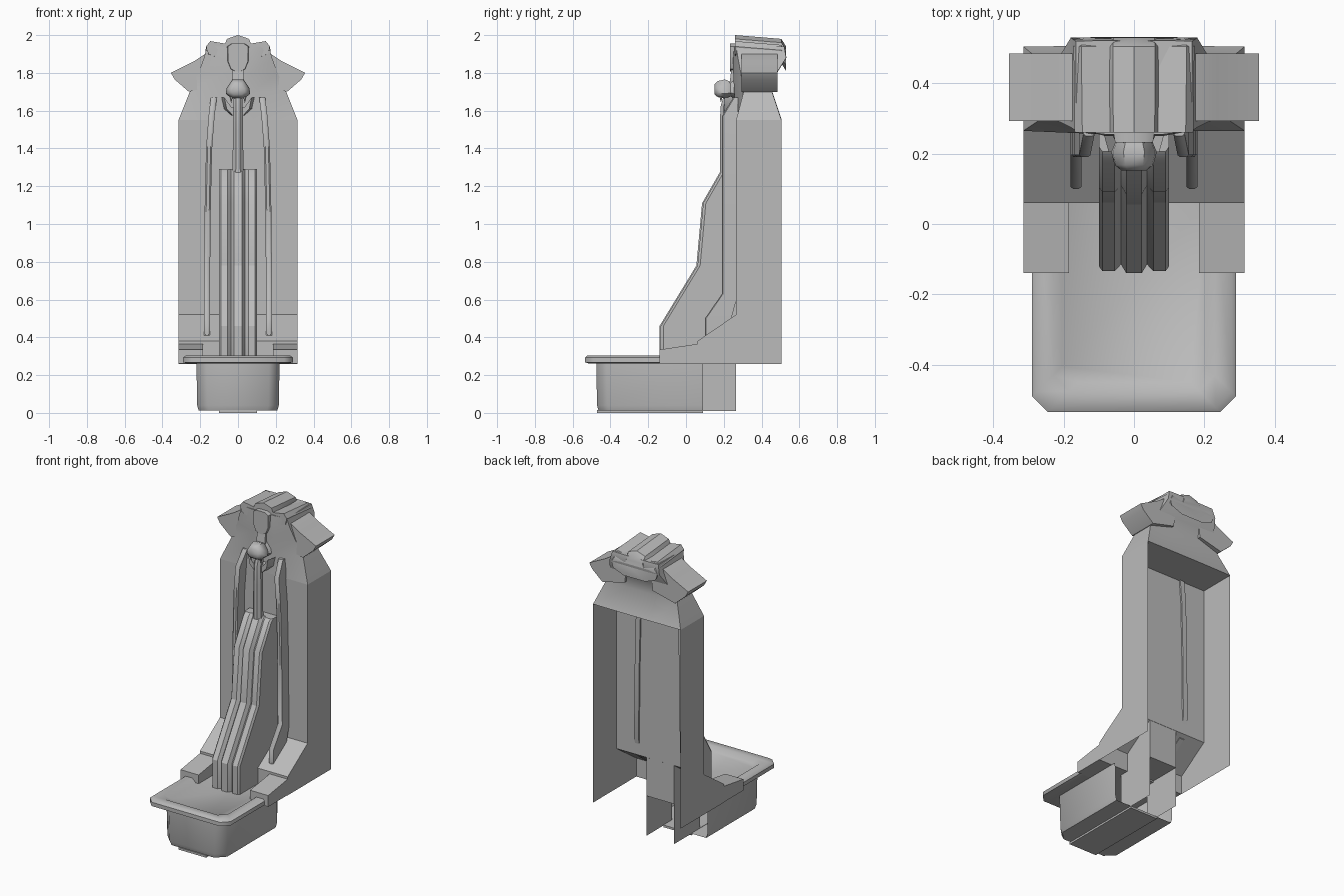
import bpy, math
from mathutils import Vector

cube = bpy.data.objects.get("Cube")
if cube:
    bpy.data.objects.remove(cube, do_unlink=True)

stone = bpy.data.materials.new("grey_stone")
stone.use_nodes = True
GREY = (0.5, 0.5, 0.5, 1)
stone.diffuse_color = GREY
stone.node_tree.nodes["Principled BSDF"].inputs["Base Color"].default_value = GREY


def build(name, verts, faces, angle=35):
    mesh = bpy.data.meshes.new(name)
    mesh.from_pydata(verts, [], faces)
    mesh.materials.append(stone)
    obj = bpy.data.objects.new(name, mesh)
    bpy.context.collection.objects.link(obj)
    bpy.ops.object.select_all(action='DESELECT')
    obj.select_set(True)
    bpy.context.view_layer.objects.active = obj
    bpy.ops.object.mode_set(mode='EDIT')
    bpy.ops.mesh.select_all(action='SELECT')
    bpy.ops.mesh.normals_make_consistent(inside=False)
    bpy.ops.object.mode_set(mode='OBJECT')
    bpy.ops.object.shade_smooth_by_angle(angle=math.radians(angle))
    return obj


def loft(name, rings, closed=True, bottom=True, top=True, angle=35):
    """Skin a stack of rings that share one point count."""
    n = len(rings[0])
    verts = [p for ring in rings for p in ring]
    faces = []
    for r in range(len(rings) - 1):
        for i in range(n if closed else n - 1):
            j = (i + 1) % n
            faces.append((r * n + i, r * n + j, (r + 1) * n + j, (r + 1) * n + i))
    if bottom:
        faces.append(tuple(range(n)))
    if top:
        faces.append(tuple(range(len(verts) - n, len(verts))))
    return build(name, verts, faces, angle)


def prism_x(name, profile, x0, x1):
    return loft(name, [[(x, y, z) for y, z in profile] for x in (x0, x1)])


def prism_y(name, outline, y0, y1, scale=1.0):
    return loft(name, [[(x * s, y, z) for x, z in outline] for y, s in ((y0, scale), (y1, 1))])


def mirrored(points):
    return points + [(-x, z) for x, z in reversed(points) if x]


def u_outline(half, front, back, corner, z):
    return [(-half, back, z), (-half, front + corner, z), (-half + corner, front, z),
            (half - corner, front, z), (half, front + corner, z), (half, back, z)]


# Hollow body: side walls and front panel, open at the back
front_line = [(.06, .26), (.06, .38), (.265, .52), (.265, 1.55)]
wall_line = front_line + [(.505, 1.55), (.505, .26)]
for side, s in (("left", 1), ("right", -1)):
    build(side + "_body_wall", [(s * .315, y, z) for y, z in wall_line], [tuple(range(6))])
loft("front_panel", [[(x, y, z) for y, z in front_line] for x in (-.315, .315)],
     closed=False, bottom=False, top=False)

# Shoulders narrowing into the neck, then widening into the head
rings = []
for z, half, front, mid, back in ((1.55, .315, .265, .265, .505), (1.70, .255, .305, .255, .455),
                                  (1.80, .21, .29, .25, .48), (1.88, .18, .275, .25, .53),
                                  (1.94, .165, .265, .255, .52)):
    rings.append([(-half, front, z), (-.08, mid, z), (.08, mid, z), (half, front, z),
                  (half, back, z), (.1, back + .002, z), (-.1, back + .002, z), (-half, back, z)])
loft("shoulders_and_head", rings, angle=50)

# Crest on top of the head, with a stepped outline
crest = mirrored([(0, 2.0), (.06, 1.98), (.07, 1.955), (.15, 1.968), (.172, 1.94), (.16, 1.90), (.08, 1.87)])
loft("crest", [[(x * sx, y, z + dz) for x, z in crest]
               for y, sx, dz in ((.26, .98, 0), (.505, 1, -.02), (.53, .96, -.06))])

# Mane wings on both sides
wing = [(.08, 1.93), (.16, 1.91), (.235, 1.86), (.355, 1.80), (.335, 1.765), (.26, 1.70), (.1, 1.74)]
for side, s in (("left", 1), ("right", -1)):
    prism_y(side + "_mane_wing", [(s * x, z) for x, z in wing], .293, .485)

# Face: brow plate, nose bridge, snout, jaw and teeth
brow = mirrored([(.035, 1.955), (.06, 1.94), (.058, 1.86), (.04, 1.82), (.015, 1.808)])
prism_y("brow_plate", brow, .232, .275, .9)
prism_x("nose_bridge", [(.27, 1.84), (.24, 1.82), (.23, 1.74), (.27, 1.72)], -.03, .03)
snout = mirrored([(.03, 1.765), (.06, 1.72), (.065, 1.69), (.035, 1.665)])
loft("snout", [[(x * k, y, 1.71 + (z - 1.71) * k) for x, z in snout]
               for y, k in ((.152, .55), (.168, .85), (.205, 1), (.235, .8), (.27, 1.1))], angle=45)
jaw = mirrored([(.09, 1.67), (.075, 1.61), (.035, 1.575)]) + [(-.045, 1.62), (.045, 1.62)]
prism_y("jaw", jaw, .205, .27, .8)
for side, s in (("left", 1), ("right", -1)):
    base = Vector((s * .036, .185, 1.675))
    ring = [base + Vector((.009 * math.cos(a), .009 * math.sin(a), 0))
            for a in (i * math.tau / 6 for i in range(6))]
    build(side + "_tooth", ring + [base - Vector((0, 0, .035))],
          [(i, (i + 1) % 6, 6) for i in range(6)])

# Slim curved ribs beside the centre column
rib = ((.41, .165, .10, .12), (.5, .165, .10, .24), (.63, .165, .19, .275), (1.1, .16, .19, .275),
       (1.4, .153, .19, .275), (1.57, .14, .19, .275), (1.67, .128, .25, .275))
for side, s in (("left", 1), ("right", -1)):
    loft(side + "_rib", [[(s * (x - .016), f + .006, z), (s * (x - .008), f, z), (s * (x + .008), f, z),
                          (s * (x + .016), f + .006, z), (s * (x + .016), b, z), (s * (x - .016), b, z)]
                         for z, x, f, b in rib])

# Fluted centre column cascading to the basin
flute = [(.1, .02), (.09, .006), (.055, .006), (.037, .025), (.022, 0)]
section = flute + [(-x, d) for x, d in reversed(flute)]
path = ((-.14, .27), (-.14, .46), (.055, .78), (.085, 1.11), (.18, 1.275), (.2, 1.29))
loft("centre_column", [[(x, y + d, z) for x, d in section] + [(-.1, .264, z), (.1, .264, z)]
                       for y, z in path], angle=25)

# Spout stream from the mouth down to the column
loft("spout_stream", [[(r * math.cos(a), y + .03 * math.sin(a), z)
                       for a in ((i + .5) * math.tau / 8 for i in range(8))]
                      for z, y, r in ((1.2, .207, .032), (1.5, .207, .029), (1.62, .21, .026), (1.67, .225, .024))])

# Basin: rounded rim with a sunken floor
loft("basin", [u_outline(.29 - d, -.535 + d, .06, .045, z)
               for d, z in ((.02, .262), (0, .268), (0, .293), (.012, .303), (.06, .303), (.085, .278))], angle=50)

# Arms joining the basin to the body
for side, s in (("left", 1), ("right", -1)):
    prism_x(side + "_arm", [(-.14, .262), (-.14, .335), (.06, .365), (.06, .262)], s * .185, s * .315)

# Pedestal, open at the back, with a base plate and two rear fins
loft("pedestal", [u_outline(.22 - d, -.475 + d, .09, .055, z)
                  for d, z in ((.012, .012), (.004, .04), (0, .262))], closed=False, top=False, angle=50)
prism_x("base_plate", [(-.47, 0), (-.47, .014), (.09, .014), (.09, 0)], -.1, .1)
for side, s in (("left", 1), ("right", -1)):
    build(side + "_rear_fin", [(s * .1, y, z) for y, z in ((.0, .01), (.264, .01), (.264, .3), (.0, .3))],
          [(0, 1, 2, 3)])
